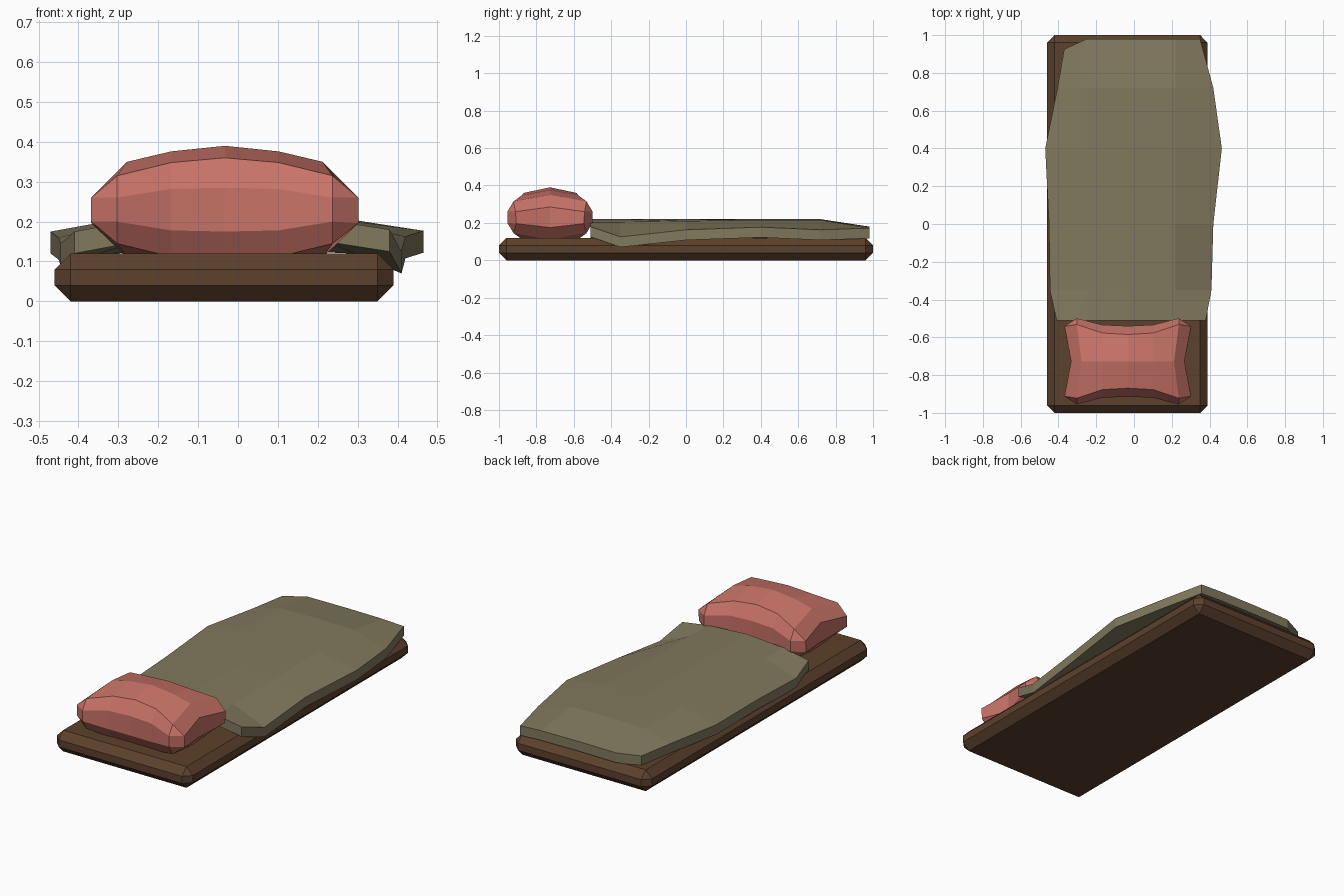
import bpy, bmesh
from mathutils import Vector

if "Cube" in bpy.data.objects:
    bpy.data.objects.remove(bpy.data.objects["Cube"])


def material(name, rgb):
    m = bpy.data.materials.new(name)
    m.diffuse_color = (*rgb, 1)
    m.use_nodes = True
    m.node_tree.nodes["Principled BSDF"].inputs["Base Color"].default_value = m.diffuse_color
    return m


def finish(bm, name, mat):
    bmesh.ops.recalc_face_normals(bm, faces=bm.faces[:])
    me = bpy.data.meshes.new(name)
    bm.to_mesh(me)
    bm.free()
    me.materials.append(mat)
    ob = bpy.data.objects.new(name, me)
    bpy.context.collection.objects.link(ob)
    return ob


def loft(bm, rows, closed=False):
    """Join rows of points with quads; returns the vertex rows."""
    vs = [[bm.verts.new(p) for p in r] for r in rows]
    n = len(vs[0])
    for a, b in zip(vs, vs[1:]):
        for i in range(n if closed else n - 1):
            j = (i + 1) % n
            bm.faces.new((a[i], a[j], b[j], b[i]))
    return vs


brown = material("dark brown", (0.107, 0.053, 0.026))
olive = material("olive cloth", (0.220, 0.192, 0.111))
pink = material("salmon pink", (0.578, 0.171, 0.136))

# Mattress: chamfered slab
bm = bmesh.new()
bmesh.ops.create_cube(bm, size=1)
for v in bm.verts:
    v.co = Vector((v.co.x * 0.85 - 0.035, v.co.y * 2, v.co.z * 0.12 + 0.06))
bmesh.ops.bevel(bm, geom=bm.edges[:], offset=0.04, segments=1, affect='EDGES')
finish(bm, "mattress", brown)

# Blanket: draped sheet, rows run head to foot
# (y, left x, left z, inner z, middle z, right z, right x)
rows = [
    (-0.51, -0.41, 0.175, 0.205, 0.22, 0.180, 0.38),
    (-0.35, -0.445, 0.145, 0.205, 0.22, 0.125, 0.41),
    (0.00, -0.45, 0.160, 0.210, 0.22, 0.163, 0.42),
    (0.40, -0.47, 0.175, 0.215, 0.22, 0.177, 0.465),
    (0.72, -0.405, 0.172, 0.215, 0.22, 0.163, 0.42),
    (0.98, -0.37, 0.172, 0.178, 0.18, 0.172, 0.35),
]
bm = bmesh.new()
grid = []
for y, xl, zl, zi, zm, zr, xr in rows:
    edge_y = 0.925 if y > 0.9 else y  # clipped foot corner
    grid.append([(xl, edge_y, zl), (-0.25, y, zi), (-0.02, y, zm),
                 (0.22, y, zi), (xr, y, zr)])
loft(bm, grid)
ext = bmesh.ops.extrude_face_region(bm, geom=bm.faces[:], use_keep_orig=True)
for v in ext["geom"]:
    if isinstance(v, bmesh.types.BMVert):
        v.co.z -= 0.055
finish(bm, "blanket", olive)

# Pillow: stations outward from the middle
# (x mid, x corner, side y, side z, shoulder y, shoulder z, top z)
half = [
    (0.00, 0.00, 0.187, 0.055, 0.142, 0.130, 0.160),
    (0.135, 0.135, 0.193, 0.052, 0.150, 0.118, 0.146),
    (0.245, 0.270, 0.228, 0.030, 0.195, 0.085, 0.120),
    (0.300, 0.335, 0.185, 0.030, 0.180, 0.034, 0.055),
]
stations = [(s, -1) for s in reversed(half[1:])] + [(s, 1) for s in half]
rings = []
for (xm, xc, sy, sz, hy, hz, tz), side in stations:
    ring = [(xc, -sy, -sz), (xc, -sy, sz), (xc, -hy, hz), (xm, 0, tz),
            (xc, hy, hz), (xc, sy, sz), (xc, sy, -sz), (xc, hy, -hz),
            (xm, 0, -tz), (xc, -hy, -hz)]
    rings.append([(side * x - 0.033, y - 0.727, z + 0.23) for x, y, z in ring])
bm = bmesh.new()
vs = loft(bm, rings, closed=True)
for r in (vs[0], vs[-1]):  # end caps, split along the middle
    bm.faces.new((r[0], r[1], r[2], r[3], r[8], r[9]))
    bm.faces.new((r[3], r[4], r[5], r[6], r[7], r[8]))
bmesh.ops.remove_doubles(bm, verts=bm.verts[:], dist=0.012)
finish(bm, "pillow", pink)
